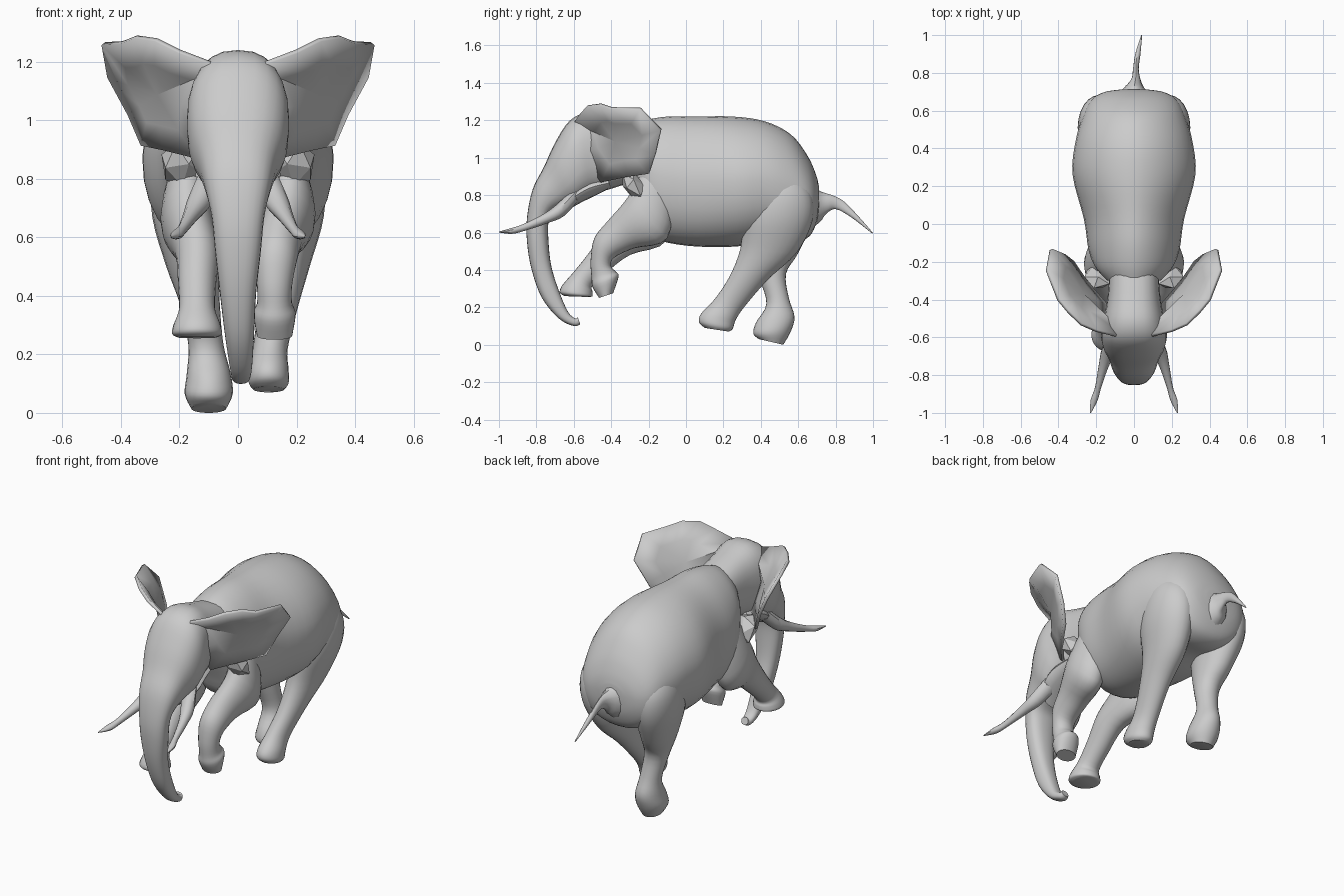
import bpy, bmesh, math
from mathutils import Vector


def spline(pts, steps):
    """Catmull-Rom interpolation through points of any dimension."""
    n, out = len(pts), []
    for i in range(n - 1):
        q = [pts[min(max(i + k, 0), n - 1)] for k in (-1, 0, 1, 2)]
        for s in range(steps):
            t = s / steps
            out.append([0.5 * (2 * b + (c - a) * t + (2 * a - 5 * b + 4 * c - d) * t * t
                               + (3 * b - a - 3 * c + d) * t ** 3) for a, b, c, d in zip(*q)])
    out.append(list(pts[-1]))
    return out


def finish(name, bm, angle=40):
    bmesh.ops.recalc_face_normals(bm, faces=bm.faces[:])
    me = bpy.data.meshes.new(name)
    bm.to_mesh(me)
    bm.free()
    ob = bpy.data.objects.new(name, me)
    bpy.context.collection.objects.link(ob)
    bpy.ops.object.select_all(action='DESELECT')
    ob.select_set(True)
    bpy.context.view_layer.objects.active = ob
    bpy.ops.object.shade_smooth_by_angle(angle=math.radians(angle))
    return ob


def loft(name, rings, sides=24, steps=4, top=1.0, low=None):
    """Ring: side-view outline points (y,z) and (y,z), centre x, half width.
    top / low square off (<1) or sharpen (>1) each half of the section."""
    low = top if low is None else low
    bm = bmesh.new()
    rows = []
    for ya, za, yb, zb, cx, hw in spline(rings, steps):
        row = []
        for k in range(sides):
            a = math.tau * k / sides
            c, s = math.cos(a), math.sin(a)
            p = top if c > 0 else low
            c = math.copysign(abs(c) ** p, c)
            s = math.copysign(abs(s) ** p, s)
            row.append(bm.verts.new((cx + hw * s, (ya + yb) / 2 + (ya - yb) / 2 * c,
                                     (za + zb) / 2 + (za - zb) / 2 * c)))
        rows.append(row)
    for r0, r1 in zip(rows, rows[1:]):
        for k in range(sides):
            j = (k + 1) % sides
            bm.faces.new((r0[k], r0[j], r1[j], r1[k]))
    bm.faces.new(rows[0])
    bm.faces.new(rows[-1])
    return finish(name, bm)


def mirror(ob):
    ob.modifiers.new("mirror", 'MIRROR').use_axis = (True, False, False)


# barrel body, neck to rump: ridged back, fuller flanks
loft("body", [(-.30, 1.17, -.30, .84, 0, .14), (-.22, 1.20, -.25, .72, 0, .20),
              (-.10, 1.22, -.18, .58, 0, .24), (.05, 1.22, 0, .53, 0, .265),
              (.25, 1.22, .27, .525, 0, .325), (.42, 1.195, .45, .56, 0, .31),
              (.56, 1.125, .58, .55, 0, .272), (.65, 1.01, .66, .58, 0, .23),
              (.695, .91, .70, .66, 0, .16), (.712, .84, .712, .74, 0, .07)], 32, 4, 1.1, 0.88)

# head flowing into the curled trunk
loft("head_and_trunk", [(-.26, 1.17, -.26, .88, 0, .13), (-.40, 1.21, -.38, .84, 0, .14),
                        (-.52, 1.24, -.48, .81, 0, .16), (-.62, 1.20, -.53, .79, 0, .175),
                        (-.70, 1.08, -.58, .76, 0, .165), (-.76, .95, -.64, .74, 0, .135),
                        (-.82, .83, -.71, .71, 0, .112), (-.85, .68, -.735, .66, 0, .09),
                        (-.85, .55, -.735, .55, 0, .078), (-.825, .40, -.72, .42, 0, .062),
                        (-.77, .25, -.68, .29, .005, .050), (-.68, .14, -.63, .175, .01, .038),
                        (-.60, .10, -.59, .14, .01, .030), (-.565, .11, -.58, .15, .01, .022)],
     24, 4, 0.82)

# lower jaw
loft("jaw", [(-.42, .89, -.40, .84, 0, .12), (-.52, .89, -.50, .79, 0, .14),
             (-.60, .84, -.58, .75, 0, .14), (-.67, .77, -.66, .70, 0, .08)], 16, 3)

# front legs: one bent back, one reaching forward
loft("front_leg_bent", [(-.22, .96, -.06, .84, .16, .05), (-.31, .79, -.10, .57, .175, .09),
                        (-.42, .66, -.28, .515, .14, .08), (-.49, .57, -.385, .465, .13, .07),
                        (-.51, .45, -.40, .42, .125, .06), (-.505, .36, -.375, .39, .125, .06),
                        (-.50, .31, -.36, .365, .125, .072), (-.465, .25, -.39, .275, .125, .06)])
loft("front_leg_reaching", [(-.22, .96, -.06, .84, -.16, .05), (-.32, .77, -.10, .56, -.175, .09),
                            (-.43, .62, -.30, .48, -.14, .075), (-.52, .49, -.42, .39, -.14, .065),
                            (-.60, .39, -.50, .315, -.14, .062), (-.66, .32, -.50, .285, -.14, .08),
                            (-.675, .28, -.50, .26, -.14, .085), (-.65, .26, -.52, .255, -.14, .065)])

# hind legs: one forward, one behind
loft("hind_leg_forward", [(.44, .96, .58, .94, .17, .06), (.37, .83, .67, .81, .185, .105),
                          (.31, .68, .675, .66, .178, .115), (.29, .51, .59, .49, .155, .09),
                          (.23, .36, .44, .35, .135, .068), (.15, .24, .31, .20, .11, .06),
                          (.08, .165, .265, .13, .105, .068), (.07, .12, .25, .085, .105, .068),
                          (.10, .09, .23, .07, .105, .052)])
loft("hind_leg_back", [(.44, .96, .58, .94, -.17, .06), (.37, .83, .67, .81, -.185, .105),
                       (.32, .68, .675, .66, -.178, .115), (.34, .51, .60, .49, -.155, .09),
                       (.39, .36, .535, .38, -.13, .068), (.43, .22, .55, .25, -.11, .06),
                       (.375, .12, .58, .15, -.10, .075), (.36, .06, .56, .07, -.10, .082),
                       (.39, .03, .52, .0, -.10, .06)])

# tail with tuft
loft("tail", [(.66, .86, .67, .62, 0, .10), (.72, .82, .72, .66, 0, .055),
              (.78, .80, .75, .70, .01, .025), (.84, .77, .80, .725, .01, .015),
              (.91, .70, .885, .68, .02, .014), (1.0, .598, .995, .595, .04, .003)], 12)

# tusks
mirror(loft("tusks", [(-.57, .87, -.56, .79, .08, .045), (-.68, .76, -.65, .69, .13, .042),
                      (-.76, .70, -.74, .65, .16, .028), (-.87, .645, -.86, .61, .19, .017),
                      (-.93, .625, -.93, .593, .21, .020), (-1.0, .605, -1.0, .60, .23, .003)], 10))

# ears: cupped fan from an angular outline
outline = [(.05, -.60, 1.18), (.20, -.565, 1.235), (.28, -.53, 1.275), (.35, -.46, 1.285),
           (.40, -.40, 1.265), (.46, -.245, 1.262), (.44, -.135, 1.15), (.37, -.165, 1.02),
           (.325, -.20, .915), (.25, -.31, .90), (.13, -.45, .87), (.11, -.56, 1.02)]
hub = Vector((.27, -.375, 1.09))
bm = bmesh.new()
edge = [Vector(v) for v in outline]
mid = [hub.lerp(v, .55) + Vector((.005, .012, 0)) for v in edge]
c, outer, inner = bm.verts.new(hub), [bm.verts.new(v) for v in edge], [bm.verts.new(v) for v in mid]
for i in range(len(edge)):
    j = (i + 1) % len(edge)
    bm.faces.new((outer[i], outer[j], inner[j], inner[i]))
    bm.faces.new((inner[i], inner[j], c))
ears = finish("ears", bm, 30)
solid = ears.modifiers.new("thickness", 'SOLIDIFY')
solid.thickness, solid.offset = 0.018, 0
mirror(ears)

# angular skin folds behind the jaw
bm = bmesh.new()
bmesh.ops.create_icosphere(bm, subdivisions=1, radius=1)
for v in bm.verts:
    x, y, z = v.co
    v.co = (.19 + .08 * x, -.28 + .07 * y, .85 + .075 * z - .04 * y)
mirror(finish("neck_folds", bm, 10))
